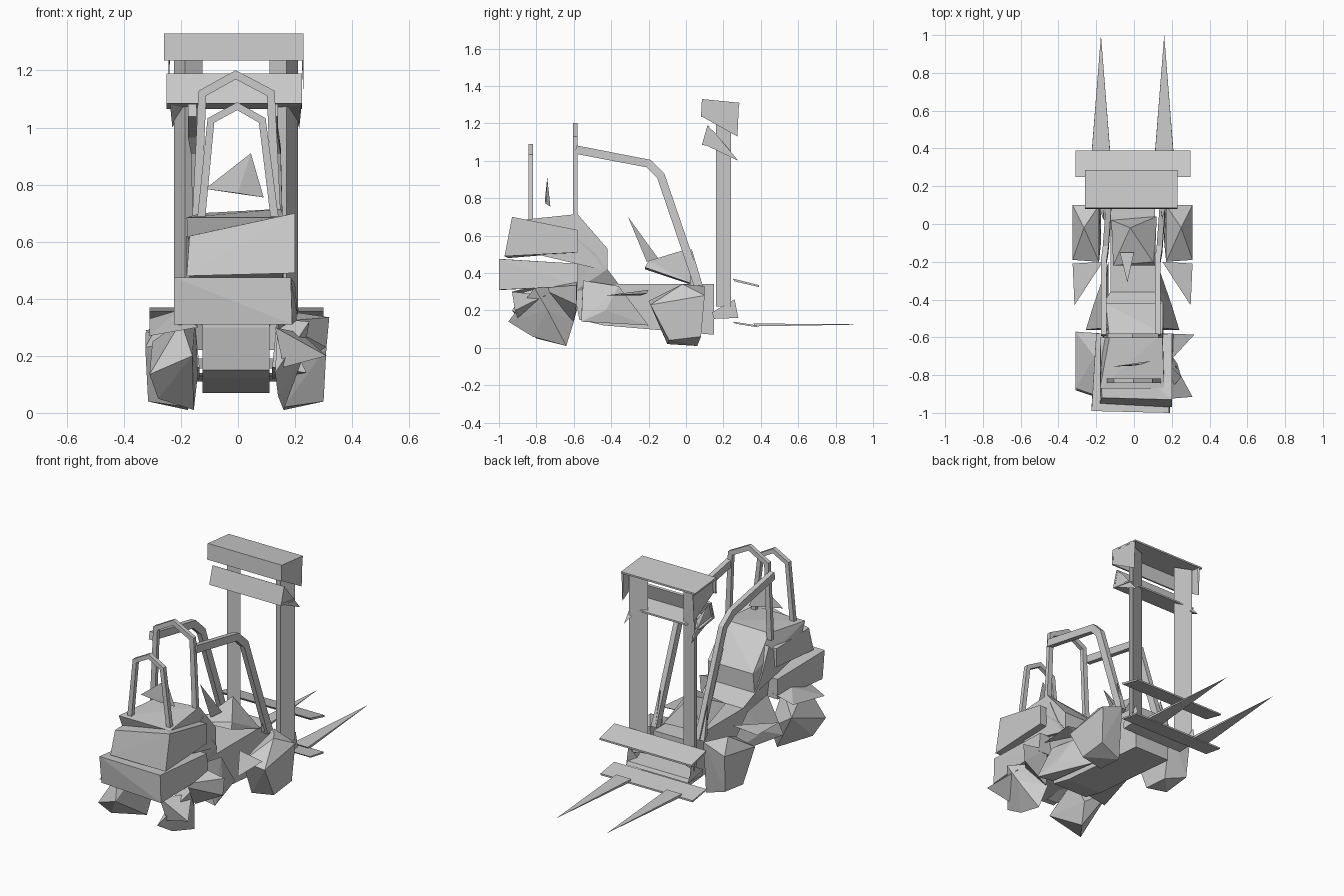
import bpy, bmesh
from mathutils import Vector

cube = bpy.data.objects.get("Cube")
if cube:
    bpy.data.objects.remove(cube, do_unlink=True)

grey = bpy.data.materials.new("plain grey")
grey.use_nodes = True
grey.diffuse_color = (0.6, 0.6, 0.6, 1)
grey.node_tree.nodes["Principled BSDF"].inputs["Base Color"].default_value = (0.6, 0.6, 0.6, 1)

MID = -0.0075  # centre line between the paired parts


def finish(name, bm):
    bmesh.ops.recalc_face_normals(bm, faces=bm.faces)
    mesh = bpy.data.meshes.new(name)
    bm.to_mesh(mesh)
    bm.free()
    mesh.materials.append(grey)
    obj = bpy.data.objects.new(name, mesh)
    bpy.context.collection.objects.link(obj)
    return obj


def hull(name, pts):
    """Faceted solid around a handful of corner points."""
    bm = bmesh.new()
    verts = [bm.verts.new(p) for p in pts]
    bmesh.ops.convex_hull(bm, input=verts)
    loose = [v for v in bm.verts if not v.link_faces]
    bmesh.ops.delete(bm, geom=loose, context="VERTS")
    return finish(name, bm)


def pair(name, pts):
    hull("left_" + name, pts)
    hull("right_" + name, [(2 * MID - x, y, z) for x, y, z in pts])


def prism(name, profile, x0, x1, x0b=None, x1b=None):
    """Side profile (y, z) extruded across x; the low points may be narrower."""
    bm = bmesh.new()
    zmid = sum(p[1] for p in profile) / len(profile)
    rings = []
    for top, low in ((x0, x0b), (x1, x1b)):
        low = top if low is None else low
        rings.append([bm.verts.new((low if z < zmid else top, y, z)) for y, z in profile])
    bm.faces.new(rings[0])
    bm.faces.new(rings[1])
    n = len(profile)
    for i in range(n):
        j = (i + 1) % n
        bm.faces.new((rings[0][i], rings[0][j], rings[1][j], rings[1][i]))
    bm.normal_update()
    bmesh.ops.triangulate(bm, faces=[f for f in bm.faces if len(f.verts) > 4])
    return finish(name, bm)


def bar(name, path, side, width, depth):
    """Mitred rectangular bar along a path; depth is measured along side."""
    bm = bmesh.new()
    path = [Vector(p) for p in path]
    side = Vector(side)
    rings = []
    for i, p in enumerate(path):
        a = (p - path[max(i - 1, 0)]).normalized()
        b = (path[min(i + 1, len(path) - 1)] - p).normalized()
        across = (a + b).normalized().cross(side) * width / 2
        d = side * depth / 2
        rings.append([bm.verts.new(p + o) for o in (across + d, across - d, -across - d, -across + d)])
    for r, s in zip(rings, rings[1:]):
        for k in range(4):
            bm.faces.new((r[k], r[(k + 1) % 4], s[(k + 1) % 4], s[k]))
    bm.faces.new(rings[0])
    bm.faces.new(rings[-1])
    return finish(name, bm)


# Chassis with floor and seat slope
prism("chassis", [(-0.57, 0.15), (-0.44, 0.12), (0.15, 0.07), (0.15, 0.34), (-0.36, 0.34),
                  (-0.42, 0.42), (-0.48, 0.5), (-0.55, 0.65), (-0.6, 0.6), (-0.6, 0.3)],
      -0.165, 0.155, -0.125, 0.11)

# Engine cover, counterweight and bumper
hull("engine_cover", [(-0.18, -0.87, 0.685), (0.16, -0.87, 0.685), (0.15, -0.58, 0.715), (-0.13, -0.6, 0.7),
                      (0.15, -0.42, 0.53), (-0.15, -0.42, 0.53), (0.15, -0.42, 0.41),
                      (-0.16, -0.42, 0.41), (0.16, -0.8, 0.5), (-0.17, -0.8, 0.5)])
hull("upper_counterweight", [(0.2, -0.93, 0.7), (-0.17, -0.92, 0.62), (0.2, -0.97, 0.49), (-0.18, -0.95, 0.48),
                             (0.2, -0.58, 0.63), (-0.18, -0.6, 0.62), (0.2, -0.58, 0.51), (-0.18, -0.6, 0.51)])
hull("bumper", [(-0.225, -0.99, 0.475), (0.185, -1, 0.475), (-0.225, -0.97, 0.31), (0.19, -1, 0.31),
                (-0.2, -0.58, 0.45), (0.2, -0.58, 0.45), (-0.2, -0.58, 0.33), (0.21, -0.58, 0.33)])

# Faceted rear wheels and fenders, unequal from side to side
hull("left_rear_wheel", [(0.13, -0.95, 0.14), (0.25, -0.81, 0.32), (0.16, -0.64, 0.01), (0.23, -0.74, 0.2),
                         (0.13, -0.6, 0.14), (0.14, -0.82, 0.06), (0.14, -0.7, 0.33)])
hull("left_rear_fender", [(0.32, -0.585, 0.335), (0.15, -0.58, 0.36), (0.14, -0.78, 0.32), (0.31, -0.585, 0.23),
                          (0.14, -0.6, 0.14)])
hull("left_rear_flap", [(0.31, -0.915, 0.2), (0.13, -0.93, 0.3), (0.22, -0.75, 0.28), (0.16, -0.9, 0.16)])
hull("right_rear_wheel", [(-0.31, -0.88, 0.135), (-0.16, -0.93, 0.2), (-0.2, -0.85, 0.32), (-0.155, -0.64, 0.01),
                          (-0.28, -0.8, 0.05), (-0.3, -0.57, 0.25), (-0.14, -0.6, 0.14), (-0.15, -0.7, 0.33)])
hull("right_rear_fender", [(-0.14, -0.93, 0.3), (-0.31, -0.87, 0.27), (-0.31, -0.57, 0.33), (-0.16, -0.58, 0.36),
                           (-0.21, -0.7, 0.36)])

# Front wheels
pair("front_wheel", [(0.31, -0.19, 0.23), (0.3, -0.09, 0.04), (0.3, 0.08, 0.06), (0.31, 0.1, 0.28),
                     (0.17, 0.1, 0.33), (0.17, -0.2, 0.25), (0.16, -0.1, 0.02), (0.16, 0.06, 0.01),
                     (0.25, -0.02, 0.34)])

# Steps, skirts and front fenders
pair("step", [(0.15, -0.2, 0.31), (0.31, -0.21, 0.29), (0.3, -0.43, 0.28), (0.21, -0.27, 0.3),
              (0.2, -0.24, 0.28)])
pair("side_skirt", [(0.24, -0.56, 0.14), (0.2, -0.43, 0.2), (0.12, -0.2, 0.12), (0.12, -0.56, 0.16),
                    (0.14, -0.55, 0.36), (0.14, -0.36, 0.33)])
pair("front_fender", [(0.14, 0.02, 0.33), (0.17, 0.09, 0.33), (0.14, 0.09, 0.33), (0.15, 0.03, 0.53)])

# Cowl, control lever and steering plate
hull("cowl", [(-0.11, -0.22, 0.42), (0.11, -0.22, 0.43), (0.1, -0.2, 0.465), (-0.02, -0.02, 0.52),
              (-0.12, 0.02, 0.34), (0.12, 0.04, 0.34)])
hull("control_lever", [(-0.035, -0.31, 0.7), (-0.075, -0.15, 0.48), (0, -0.15, 0.48), (-0.035, -0.21, 0.46)])
hull("rear_plate", [(-0.115, -0.755, 0.785), (0.045, -0.742, 0.91), (0.09, -0.725, 0.755), (0, -0.75, 0.77)])

# Overhead guard: two hoops and two sloping arms
bar("guard_hoop", [(-0.145, -0.592, 0.67), (-0.125, -0.592, 1.12), (-0.008, -0.592, 1.185),
                   (0.115, -0.592, 1.12), (0.135, -0.592, 0.67)], (0, 1, 0), 0.032, 0.024)
bar("rear_hoop", [(-0.13, -0.83, 0.67), (-0.095, -0.83, 1.025), (-0.003, -0.83, 1.075),
                  (0.085, -0.83, 1.025), (0.13, -0.83, 0.67)], (0, 1, 0), 0.028, 0.026)
for label, x in (("left", 0.135), ("right", -0.15)):
    bar(label + "_guard_arm", [(x - 0.01, -0.59, 1.06), (x - 0.01, -0.2, 0.985), (x, -0.135, 0.92),
                               (x + 0.015, 0.07, 0.32)], (1, 0, 0), 0.045, 0.03)

# Mast posts
pair("mast_post", [(x, y, z) for x, y in ((0.21, 0.24), (0.17, 0.16), (0.11, 0.2)) for z in (0.22, 1.3)])

# Cross beams: open angle plates with pointed end gussets
prism("top_beam", [(0.085, 1.33), (0.285, 1.31), (0.285, 1.3), (0.095, 1.318), (0.09, 1.235), (0.08, 1.235)],
      -0.26, 0.23)
pair("top_gusset", [(0.229, 0.09, 1.325), (0.229, 0.283, 1.305), (0.229, 0.084, 1.237), (0.229, 0.275, 1.13),
                    (0.22, 0.1, 1.32), (0.22, 0.275, 1.3)])
prism("second_beam", [(0.115, 1.19), (0.125, 1.185), (0.1, 1.095), (0.22, 1.075), (0.22, 1.065), (0.085, 1.085)],
      -0.25, 0.225)
pair("second_gusset", [(0.224, 0.115, 1.185), (0.22, 0.15, 1.155), (0.224, 0.092, 1.09), (0.215, 0.28, 1.0),
                       (0.17, 0.17, 1.08)])

# Carriage and forks
prism("mast_foot", [(0.14, 0.19), (0.27, 0.18), (0.28, 0.16), (0.15, 0.155)], -0.21, 0.2)
pair("foot_gusset", [(0.2, 0.14, 0.19), (0.2, 0.26, 0.26), (0.2, 0.28, 0.16), (0.17, 0.2, 0.17)])
prism("upper_carriage_slat", [(0.25, 0.37), (0.39, 0.335), (0.39, 0.325), (0.26, 0.355)], -0.31, 0.3)
prism("lower_carriage_slat", [(0.25, 0.14), (0.38, 0.12), (0.38, 0.11), (0.26, 0.13)], -0.31, 0.3)
pair("fork", [(0.11, 0.36, 0.13), (0.21, 0.36, 0.13), (0.11, 0.37, 0.115), (0.21, 0.37, 0.115),
              (0.16, 1.0, 0.125)])
